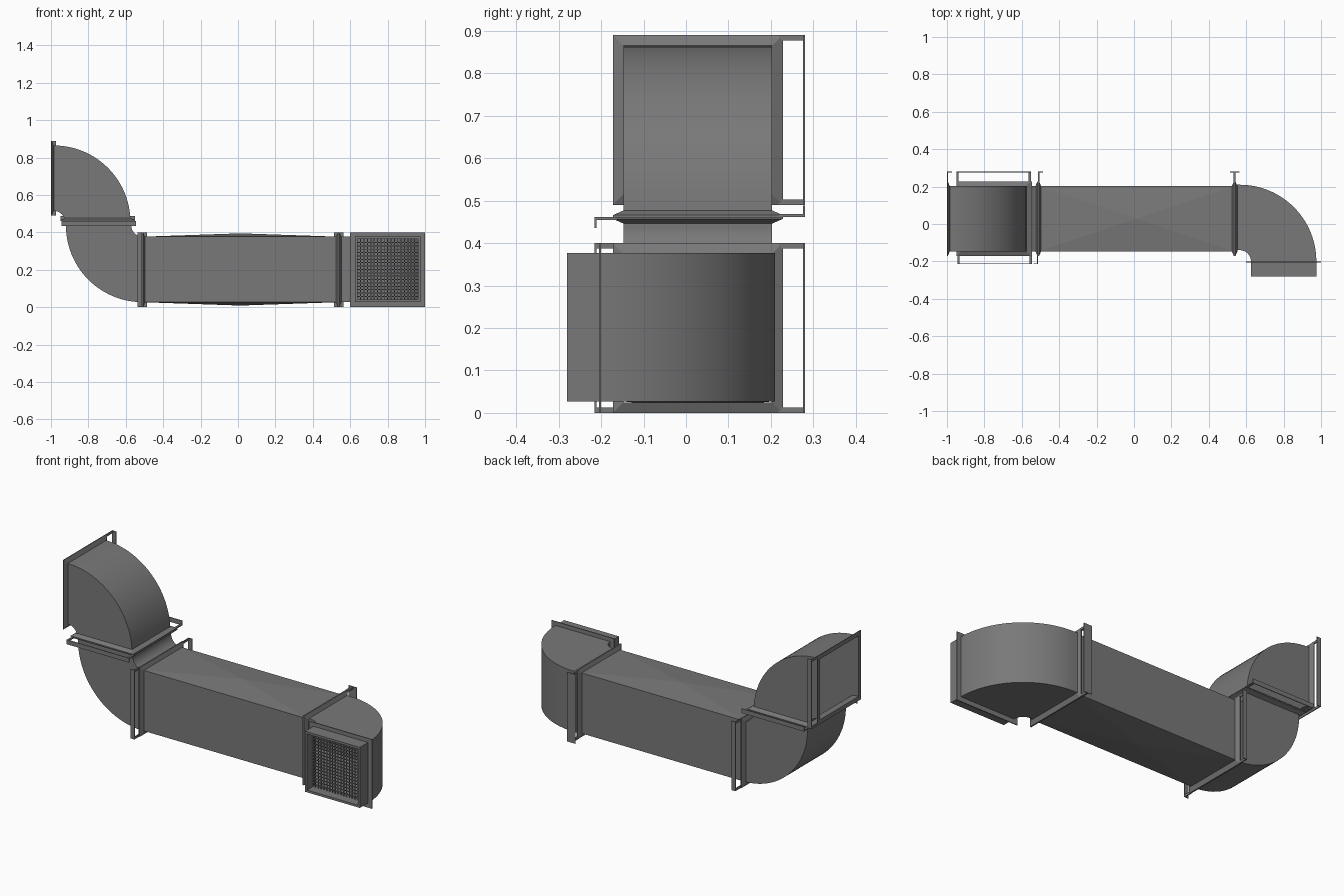
import bpy, bmesh, math
from mathutils import Vector as V

cube = bpy.data.objects.get("Cube")
if cube:
    bpy.data.objects.remove(cube)

metal = bpy.data.materials.new("galvanised grey")
metal.use_nodes = True
GREY = (0.19, 0.19, 0.19, 1)
metal.diffuse_color = GREY
metal.node_tree.nodes["Principled BSDF"].inputs["Base Color"].default_value = GREY

X, Y, Z = V((1, 0, 0)), V((0, 1, 0)), V((0, 0, 1))
HALF = 0.175          # half width of the duct
RIM = 0.2             # half width of the flanges
YC = 0.028            # duct centre line in y
ZC = 0.202            # duct centre line in z


def finish(name, bm, smooth=False):
    bmesh.ops.recalc_face_normals(bm, faces=bm.faces)
    mesh = bpy.data.meshes.new(name)
    bm.to_mesh(mesh)
    bm.free()
    mesh.materials.append(metal)
    ob = bpy.data.objects.new(name, mesh)
    bpy.context.collection.objects.link(ob)
    if smooth:
        bpy.ops.object.select_all(action='DESELECT')
        ob.select_set(True)
        bpy.context.view_layer.objects.active = ob
        bpy.ops.object.shade_smooth_by_angle(angle=math.radians(30))
    return ob


def loft(bm, rings, closed=False):
    rows = [[bm.verts.new(p) for p in ring] for ring in rings]
    if closed:
        rows.append(rows[0])
    for a, b in zip(rows, rows[1:]):
        for i in range(len(a)):
            j = (i + 1) % len(a)
            bm.faces.new((a[i], a[j], b[j], b[i]))


def square(c, u, v, h):
    return [c + u * h * i + v * h * j for i, j in ((-1, -1), (1, -1), (1, 1), (-1, 1))]


def box(bm, lo, hi):
    # box between two opposite corners
    lo, hi = V(lo), V(hi)
    verts = bmesh.ops.create_cube(bm, size=1)["verts"]
    for vert in verts:
        vert.co = V([(lo[k] + hi[k]) / 2 + vert.co[k] * (hi[k] - lo[k]) for k in range(3)])


def elbow(name, pivot, a, b, w, lead_in, lead_out, steps=24):
    # quarter bend around a pivot, with short straight leads
    def ring(t, shift):
        radial = a * math.cos(t) + b * math.sin(t)
        return square(pivot + radial * 0.235 + shift, radial, w, HALF)
    rings = [ring(0, -b * lead_in)] if lead_in else []
    rings += [ring(math.pi / 2 * i / steps, V()) for i in range(steps + 1)]
    if lead_out:
        rings.append(ring(math.pi / 2, -a * lead_out))
    bm = bmesh.new()
    loft(bm, rings)
    finish(name, bm, True)


def flange(name, c, n, u, v, reach=0):
    # sloped rim, plus an angle bar standing off on the u side
    bm = bmesh.new()
    loft(bm, [square(c, u, v, HALF), square(c, u, v, RIM),
              square(c + n * 0.004, u, v, RIM),
              square(c + n * 0.015, u, v, HALF)], closed=True)
    if reach:
        for s in (-1, 1):
            box(bm, c + u * 0.19 + v * s * 0.187,
                c + u * reach + v * s * RIM + n * 0.006)
        box(bm, c + u * (reach - 0.004) - v * RIM, c + u * reach + v * RIM + n * 0.026)
    finish(name, bm)


# Straight duct with cross-broken top and bottom panels
x0, x1 = -0.512, 0.538
bm = bmesh.new()
loft(bm, [square(V((x, YC, ZC)), Y, Z, HALF) for x in (x0, x1)])
for face in list(bm.faces):
    if abs(face.normal.z) > 0.9 or abs(face.calc_center_median().z - ZC) > 0.1:
        up = 1 if face.calc_center_median().z > ZC else -1
        peak = bmesh.ops.poke(bm, faces=[face])["verts"][0]
        peak.co.z += 0.018 * up
finish("straight_duct", bm)

# Three bends
elbow("outlet_elbow", V((0.565, -0.2, ZC)), Y, X, Z, 0.027, 0)
elbow("lower_elbow", V((-0.51, YC, 0.437)), -Z, -X, Y, 0.002, 0.025)
elbow("upper_elbow", V((-0.985, YC, 0.455)), X, Z, Y, 0, 0.015)

# Flange pairs at the joints
FAR, NEAR = 0.252, 0.243
left, right = V((x0, YC, 0.2)), V((x1, YC, 0.2))
flange("straight_left_flange", left, X, Y, Z, FAR)
flange("lower_elbow_side_flange", left, -X, -Y, Z, NEAR)
flange("straight_right_flange", right, -X, Y, Z, FAR)
flange("outlet_elbow_side_flange", right, X, Y, Z, FAR)
flange("lower_elbow_top_flange", V((-0.745, YC, 0.461)), -Z, -Y, X, NEAR)
flange("upper_elbow_bottom_flange", V((-0.75, YC, 0.462)), Z, Y, X, FAR)
flange("upper_opening_flange", V((-1, YC, 0.69)), X, Y, Z, FAR)

# Outlet plate and collar
out = V((0.8, -0.2, ZC))
bm = bmesh.new()
plate = V((0.8, -0.2, 0.2))
loft(bm, [square(plate + Y * d, X, Z, h) for d, h in
          ((0, 0.165), (0, RIM), (-0.005, RIM), (-0.005, 0.165))], closed=True)
finish("outlet_plate", bm)
bm = bmesh.new()
INNER = 0.162
loft(bm, [square(out - Y * d, X, Z, h) for d, h in
          ((0, HALF), (0.08, HALF), (0.08, INNER), (0, INNER))], closed=True)
finish("outlet_collar", bm)

# Wire grille inside the collar
bm = bmesh.new()
CELLS, WIRE = 18, 0.0025
for i in range(1, CELLS):
    d = -INNER + 2 * INNER * i / CELLS
    c = out - Y * 0.03
    box(bm, c + X * (d - WIRE) - Z * INNER, c + X * (d + WIRE) + Z * INNER + Y * 0.004)
    box(bm, c + Z * (d - WIRE) - X * INNER - Y * 0.004, c + Z * (d + WIRE) + X * INNER)
finish("outlet_grille", bm)
